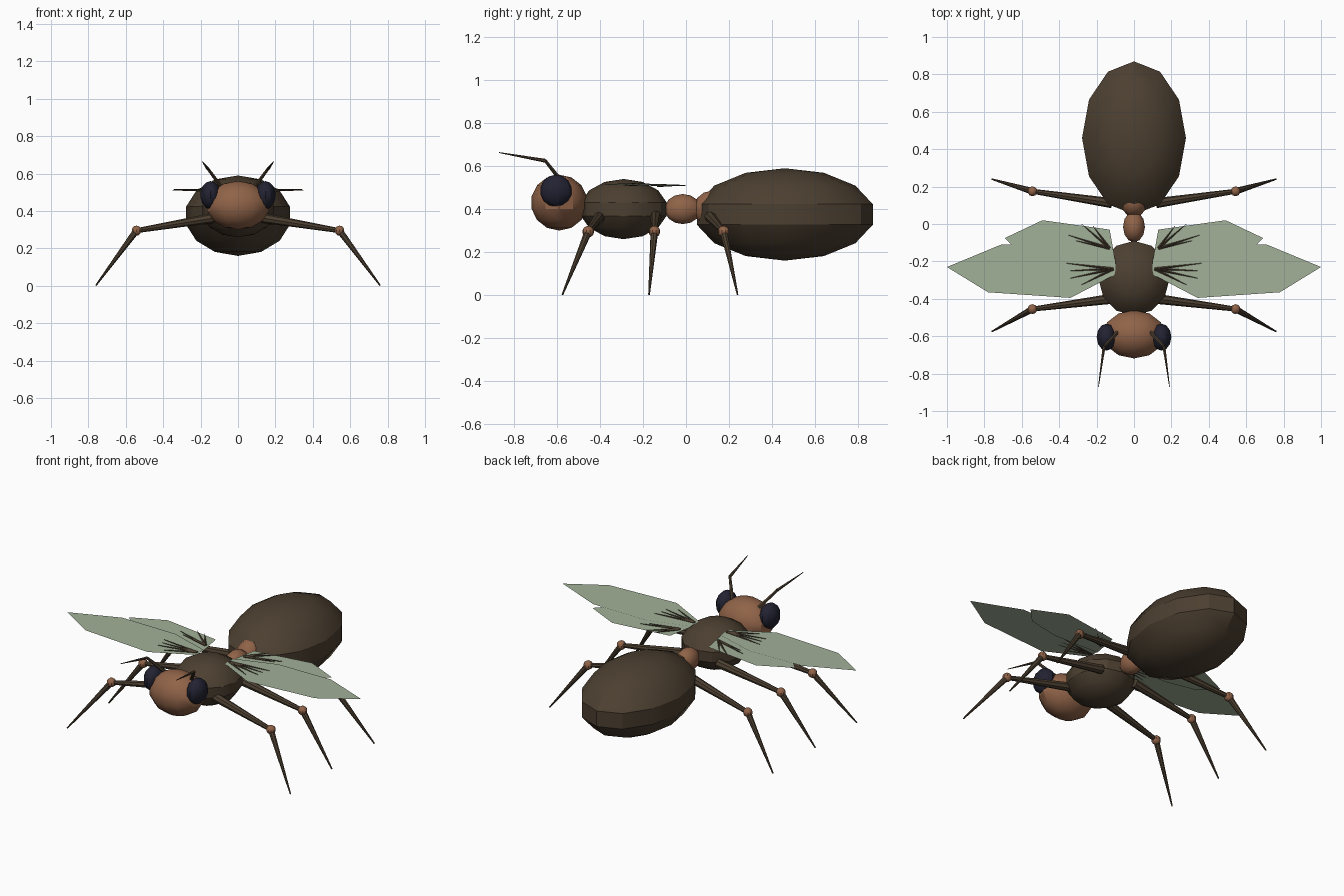
import bpy, bmesh, math
from mathutils import Vector, Matrix

if "Cube" in bpy.data.objects:
    bpy.data.objects.remove(bpy.data.objects["Cube"])


def material(name, rgb):
    m = bpy.data.materials.new(name)
    m.diffuse_color = (*rgb, 1)
    m.use_nodes = True
    m.node_tree.nodes["Principled BSDF"].inputs["Base Color"].default_value = m.diffuse_color
    return m


BROWN = material("dark_brown", (0.072, 0.05, 0.03))
RUST = material("rust", (0.28, 0.125, 0.065))
EYE = material("eye_navy", (0.016, 0.016, 0.032))
WING = material("wing_green", (0.36, 0.44, 0.315))


def finish(bm, name, mat, smooth=True):
    mesh = bpy.data.meshes.new(name)
    bm.to_mesh(mesh)
    bm.free()
    mesh.materials.append(mat)
    if smooth:
        mesh.shade_smooth()
        mesh.set_sharp_from_angle(angle=math.radians(30))
    ob = bpy.data.objects.new(name, mesh)
    bpy.context.collection.objects.link(ob)
    return ob


def ellipsoid(name, centre, radii, mat, seg=12, rings=7):
    bm = bmesh.new()
    bmesh.ops.create_uvsphere(bm, u_segments=seg, v_segments=rings, radius=1)
    bm.transform(Matrix.Translation(centre) @ Matrix.Diagonal((*radii, 1)))
    return finish(bm, name, mat)


def limb(name, a, b, r1, r2, mat=BROWN, sides=8):
    """Tapered rod from a to b."""
    a, b = Vector(a), Vector(b)
    bm = bmesh.new()
    bmesh.ops.create_cone(bm, cap_ends=True, segments=sides, radius1=r1,
                          radius2=r2, depth=(b - a).length)
    rot = (b - a).to_track_quat('Z', 'Y').to_matrix().to_4x4()
    bm.transform(Matrix.Translation((a + b) / 2) @ rot)
    return finish(bm, name, mat)


def sheet(name, points, mat):
    """Flat wing membrane."""
    bm = bmesh.new()
    face = bm.faces.new([bm.verts.new(p) for p in points])
    face.normal_update()
    if face.normal.z < 0:
        face.normal_flip()
    return finish(bm, name, mat, False)


# Body
ellipsoid("abdomen", (0, 0.46, 0.375), (0.285, 0.42, 0.215), BROWN)
ellipsoid("thorax", (0, -0.29, 0.4), (0.195, 0.205, 0.14), BROWN)
ellipsoid("head", (0, -0.59, 0.43), (0.17, 0.132, 0.13), RUST)
ellipsoid("waist_front", (0, -0.015, 0.4), (0.06, 0.085, 0.07), RUST)
ellipsoid("waist_back", (0, 0.12, 0.4), (0.075, 0.085, 0.085), RUST)

# Leg rows: base y, knee y, foot y
legs = {"front": (-0.40, -0.455, -0.575),
        "middle": (-0.14, -0.147, -0.172),
        "rear": (0.112, 0.175, 0.24)}

# Vein tips for each wing
fore_root, hind_root = (0.11, -0.24), (0.13, -0.13)
fore_veins = [(0.36, -0.21), (0.34, -0.25), (0.34, -0.29), (0.28, -0.325)]
hind_veins = [(0.35, -0.06), (0.31, -0.09), (0.28, 0.0), (0.22, -0.01)]

for side, s in (("left", -1), ("right", 1)):
    ellipsoid(f"eye_{side}", (s * 0.147, -0.605, 0.485),
              (0.054, 0.074, 0.075), EYE)

    # Antenna
    elbow = (s * 0.16, -0.655, 0.625)
    limb(f"antenna_base_{side}", (s * 0.09, -0.58, 0.53), elbow, 0.011, 0.008, sides=6)
    limb(f"antenna_tip_{side}", elbow, (s * 0.19, -0.87, 0.663), 0.009, 0.002, sides=6)

    # Legs
    for row, (y0, y1, y2) in legs.items():
        knee = (s * 0.543, y1, 0.295)
        limb(f"{row}_thigh_{side}", (s * 0.12, y0, 0.365), knee, 0.027, 0.013)
        ellipsoid(f"{row}_knee_{side}", knee, (0.027,) * 3, RUST, 10, 7)
        limb(f"{row}_shin_{side}", knee, (s * 0.76, y2, 0.002), 0.018, 0.004)

    # Wings
    sheet(f"fore_wing_{side}",
          [(s * x, y, 0.511 + 0.008 * x) for x, y in
           [(0.10, -0.27), (0.34, -0.395), (0.78, -0.365), (1.0, -0.23),
            (0.71, -0.11), (0.35, -0.11), (0.10, -0.19)]], WING)
    sheet(f"hind_wing_{side}",
          [(s * x, y, 0.506 + 0.008 * x) for x, y in
           [(0.10, -0.20), (0.40, -0.21), (0.60, -0.17), (0.69, -0.075),
            (0.49, 0.02), (0.13, -0.03)]], WING)

    # Wing veins fanning from the roots
    for wing, root, tips, z in (("fore", fore_root, fore_veins, 0.513),
                                ("hind", hind_root, hind_veins, 0.509)):
        for i, (x, y) in enumerate(tips):
            limb(f"{wing}_vein_{side}_{i}", (s * root[0], root[1], z),
                 (s * x, y, z + 0.002), 0.008, 0.001, sides=5)
